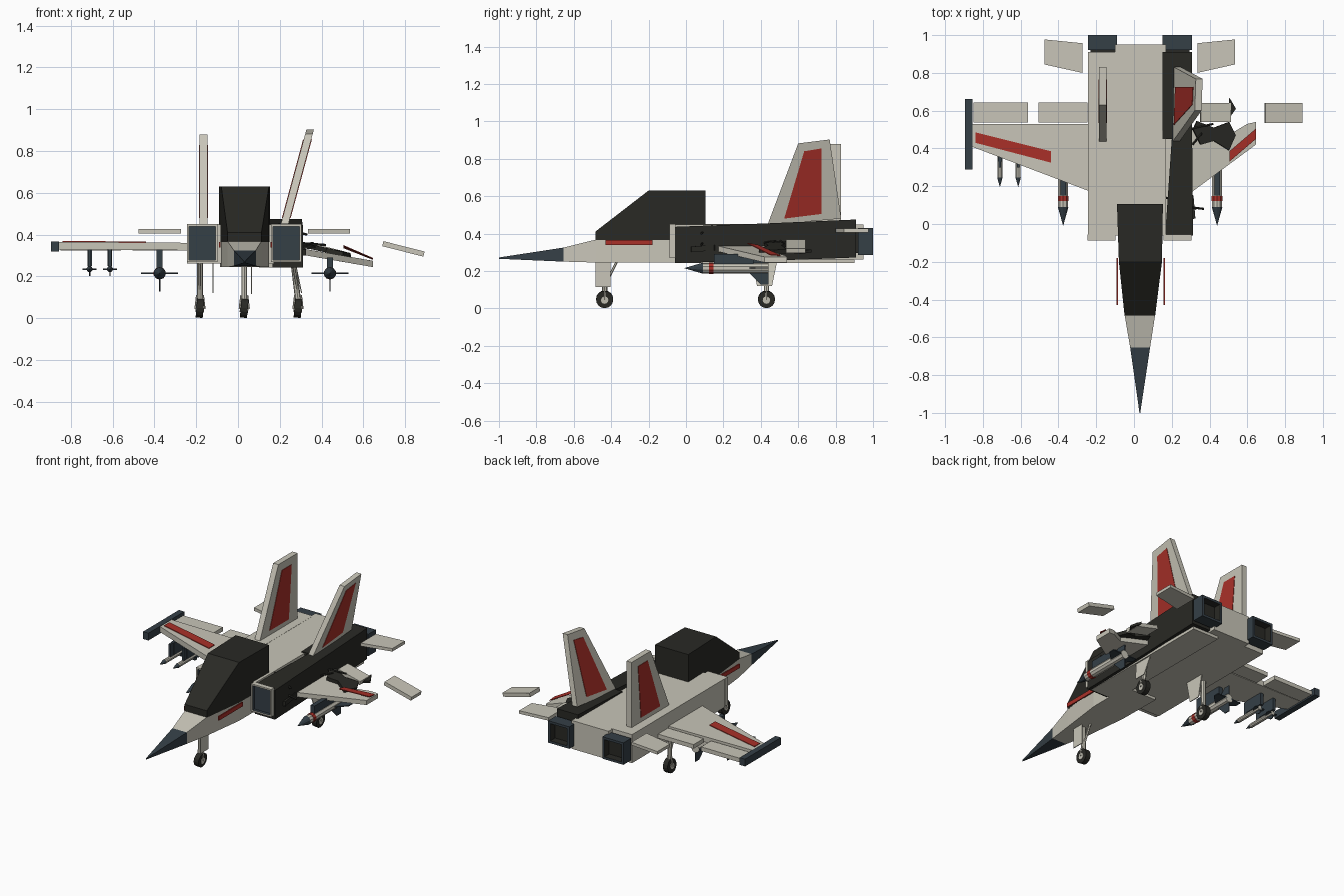
import bpy, bmesh
from mathutils import Vector


def mat(name, rgb):
    m = bpy.data.materials.new(name)
    m.diffuse_color = (*rgb, 1)
    return m


LIGHT = mat("pale_paint", (0.58, 0.56, 0.48))
DARK = mat("charred", (0.022, 0.022, 0.018))
SLATE = mat("slate", (0.035, 0.05, 0.062))
RED = mat("red", (0.40, 0.03, 0.022))


def loft(name, rings, m):
    """Skin a list of equal-length point rings and cap both ends."""
    n = len(rings[0])
    verts = [p for r in rings for p in r]
    faces = [tuple(range(n)), tuple(range(len(verts) - n, len(verts)))]
    for i in range(len(rings) - 1):
        for k in range(n):
            a, b = i * n + k, i * n + (k + 1) % n
            faces.append((a, b, b + n, a + n))
    me = bpy.data.meshes.new(name)
    me.from_pydata(verts, [], faces)
    bm = bmesh.new()
    bm.from_mesh(me)
    bmesh.ops.remove_doubles(bm, verts=bm.verts, dist=1e-5)
    bmesh.ops.recalc_face_normals(bm, faces=bm.faces)
    bm.to_mesh(me)
    bm.free()
    me.materials.append(m)
    ob = bpy.data.objects.new(name, me)
    bpy.context.collection.objects.link(ob)
    return ob


def hull(name, sections, m):
    """Rectangular sections along y: (y, x0, x1, z0, z1)."""
    return loft(name, [[(a, y, c), (b, y, c), (b, y, d), (a, y, d)]
                       for y, a, b, c, d in sections], m)


def box(name, x, y, z, m):
    return hull(name, [(y[0], *x, *z), (y[1], *x, *z)], m)


def slab(name, pts, offset, m):
    """Flat outline given thickness by an offset vector."""
    return loft(name, [pts, [tuple(Vector(p) + Vector(offset)) for p in pts]], m)


def rod(name, a, b, r, m, r2=None, sides=8):
    a, b = Vector(a), Vector(b)
    d = b - a
    bpy.ops.mesh.primitive_cone_add(vertices=sides, radius1=r, radius2=r if r2 is None else r2,
                                    depth=d.length, location=(a + b) / 2,
                                    rotation=d.to_track_quat('Z', 'Y').to_euler())
    ob = bpy.context.object
    ob.name = name
    ob.data.materials.append(m)
    return ob


def open_end(ob, sign, rim, depth, m):
    """Recess the front (-1) or rear (+1) end of a duct."""
    bm = bmesh.new()
    bm.from_mesh(ob.data)
    bm.faces.ensure_lookup_table()
    f = max(bm.faces, key=lambda q: sign * q.normal.y)
    ob.data.materials.append(m)
    bmesh.ops.inset_individual(bm, faces=[f], thickness=rim)
    ext = bmesh.ops.extrude_discrete_faces(bm, faces=[f])["faces"]
    for q in ext:
        q.material_index = 1
        for e in q.edges:
            for s in e.link_faces:
                s.material_index = 1
        for v in q.verts:
            v.co.y -= sign * depth
    bm.to_mesh(ob.data)
    bm.free()


# Nose, forward fuselage and cockpit
hull("nose_cone", [(-1, 0.029, 0.033, 0.265, 0.272), (-0.655, -0.02, 0.085, 0.25, 0.325)], SLATE)
hull("forward_fuselage", [(-0.655, -0.02, 0.085, 0.25, 0.325), (-0.48, -0.05, 0.112, 0.245, 0.368),
                          (-0.2, -0.08, 0.148, 0.245, 0.37), (0.1, -0.085, 0.15, 0.245, 0.37)], LIGHT)
hull("canopy", [(-0.485, -0.05, 0.112, 0.365, 0.41), (-0.2, -0.08, 0.148, 0.365, 0.63),
                (0.105, -0.09, 0.153, 0.365, 0.63)], DARK)
for x in (-0.092, 0.155):
    box("side_stripe", (x, x + 0.008), (-0.43, -0.18), (0.338, 0.365), RED)

# Centre body, nacelles, intakes and nozzles
box("centre_body", (-0.1, 0.17), (-0.06, 0.95), (0.262, 0.449), LIGHT)
box("left_nacelle", (-0.243, -0.09), (-0.06, 0.91), (0.262, 0.45), LIGHT)
hull("right_nacelle_front", [(-0.06, 0.165, 0.312, 0.243, 0.436), (0.45, 0.2, 0.308, 0.255, 0.455)], DARK)
hull("right_nacelle_rear", [(0.45, 0.15, 0.308, 0.255, 0.455), (0.91, 0.152, 0.306, 0.272, 0.475)], DARK)
box("belly_panel", (0.1, 0.29), (-0.05, 0.9), (0.243, 0.262), LIGHT)
for x0 in (-0.245, 0.157):
    duct = box("intake", (x0, x0 + 0.147), (-0.088, -0.055), (0.268, 0.45), LIGHT)
    open_end(duct, -1, 0.014, 0.02, SLATE)
for x0 in (-0.243, 0.152):
    duct = box("nozzle", (x0, x0 + 0.154), (0.92, 1.0), (0.285, 0.43), SLATE)
    open_end(duct, 1, 0.022, 0.05, DARK)
    box("nozzle_collar", (x0 + 0.012, x0 + 0.142), (0.9, 0.93), (0.297, 0.418), DARK)

# Intact left wing
slab("left_wing", [(-0.24, 0.175, 0.325), (-0.86, 0.41, 0.33), (-0.86, 0.53, 0.33), (-0.24, 0.53, 0.325)],
     (0, 0, 0.036), LIGHT)
slab("left_wing_stripe", [(-0.84, 0.43, 0.364), (-0.84, 0.485, 0.364), (-0.44, 0.385, 0.361), (-0.44, 0.325, 0.361)],
     (0, 0, 0.006), RED)
for x0, x1 in ((-0.85, -0.56), (-0.505, -0.245)):
    box("left_flap", (x0, x1), (0.538, 0.642), (0.325, 0.352), LIGHT)
box("tip_rail", (-0.895, -0.856), (0.288, 0.662), (0.32, 0.368), SLATE)

# Broken, drooping right wing with loose pieces
slab("right_wing", [(0.30, 0.165, 0.305), (0.645, 0.42, 0.245), (0.645, 0.54, 0.245), (0.6, 0.53, 0.253),
                    (0.5, 0.47, 0.27), (0.30, 0.5, 0.305)], (0, 0, 0.03), LIGHT)
slab("right_wing_stripe", [(0.505, 0.33, 0.345), (0.645, 0.45, 0.284), (0.645, 0.505, 0.28), (0.505, 0.385, 0.335)],
     (0, 0, 0.005), RED)
slab("right_flap", [(0.35, 0.54, 0.335), (0.51, 0.54, 0.295), (0.51, 0.64, 0.295), (0.35, 0.64, 0.335)],
     (0.004, 0, 0.024), LIGHT)
slab("loose_flap", [(0.69, 0.535, 0.345), (0.887, 0.535, 0.295), (0.887, 0.64, 0.295), (0.69, 0.64, 0.345)],
     (0.006, 0, 0.024), LIGHT)
slab("torn_skin", [(0.31, 0.5, 0.335), (0.35, 0.42, 0.33), (0.42, 0.44, 0.315), (0.5, 0.39, 0.295),
                   (0.535, 0.47, 0.29), (0.5, 0.54, 0.295), (0.42, 0.51, 0.315), (0.33, 0.545, 0.335)],
     (0.004, 0, 0.022), DARK)
slab("torn_shard", [(0.49, 0.54, 0.3), (0.505, 0.67, 0.3), (0.54, 0.61, 0.29)], (0, 0, 0.015), DARK)
slab("torn_skin_front", [(0.29, 0.02, 0.3), (0.325, 0.03, 0.3), (0.315, 0.15, 0.31), (0.29, 0.18, 0.31)],
     (0, 0, 0.03), DARK)
for a, b in (((0.17, 0.14, 0.44), (0.33, 0.08, 0.4)), ((0.29, 0.09, 0.35), (0.37, 0.08, 0.34)),
             ((0.29, 0.50, 0.36), (0.42, 0.53, 0.35)), ((0.31, 0.42, 0.35), (0.36, 0.48, 0.36))):
    rod("loose_cable", a, b, 0.006, DARK, sides=5)

# Tailplanes
slab("left_tailplane", [(-0.475, 0.845, 0.406), (-0.272, 0.8, 0.406), (-0.272, 0.957, 0.406), (-0.475, 0.977, 0.406)],
     (0, 0, 0.02), LIGHT)
slab("right_tailplane", [(0.335, 0.8, 0.406), (0.535, 0.845, 0.406), (0.535, 0.977, 0.406), (0.335, 0.957, 0.406)],
     (0, 0, 0.02), LIGHT)


# Tail fins: upright left, leaning right, red panels on both faces
def fin(side, outline, panel, x0, lean, wide):
    def place(yz, dx):
        return [(x0 + dx + lean * (z - 0.45), y, z) for y, z in yz]
    slab(side + "_fin", place(outline, 0), (wide, 0, 0), LIGHT)
    for dx in (-0.003, wide - 0.002):
        slab(side + "_fin_panel", place(panel, dx), (0.005, 0, 0), RED)


fin("left", [(0.435, 0.445), (0.63, 0.88), (0.83, 0.88), (0.83, 0.445)],
    [(0.535, 0.48), (0.665, 0.83), (0.765, 0.83), (0.735, 0.48)], -0.184, 0, 0.038)
fin("right", [(0.435, 0.445), (0.60, 0.882), (0.768, 0.903), (0.83, 0.48)],
    [(0.525, 0.48), (0.632, 0.84), (0.725, 0.855), (0.725, 0.505)], 0.205, 0.27, 0.036)

# Landing gear
for side, x, y, lean in (("nose", 0.03, -0.435, 0), ("left", -0.182, 0.43, 0), ("right", 0.265, 0.43, 0.022)):
    w = x + lean
    rod(side + "_strut", (x, y, 0.27), (w, y, 0.09), 0.014, LIGHT)
    rod(side + "_brace", (x, y + (0.07 if side == "nose" else -0.06), 0.26), (w, y, 0.12), 0.007, LIGHT, sides=6)
    rod(side + "_axle", (w - 0.02, y, 0.049), (w + 0.02, y, 0.044), 0.02, LIGHT, sides=12)
    rod(side + "_wheel", (w - 0.017, y, 0.05), (w + 0.017, y, 0.047), 0.046, DARK, sides=16)
    for s in (-1, 1):
        rod(side + "_fork", (w + s * 0.014, y, 0.11), (w + s * 0.022, y, 0.045), 0.005, LIGHT, sides=6)
box("nose_gear_door", (0.062, 0.067), (-0.485, -0.405), (0.115, 0.26), LIGHT)
for x, d in ((-0.122, 0), (0.272, 0.03)):
    slab("main_gear_door", [(x, 0.35, 0.265), (x, 0.49, 0.265), (x + d, 0.46, 0.12), (x + d, 0.38, 0.12)],
         (0.005, 0, 0), LIGHT)


# Stores under the wings: cone, body, cross tail fins and pylon
def store(name, x, z, y0, length, r, nose, span, top, pylon):
    end = y0 + length
    rod(name + "_nose", (x, y0 + nose, z), (x, y0, z), r * 1.05, SLATE, 0, 10)
    rod(name + "_body", (x, y0 + nose, z), (x, end, z), r, LIGHT, sides=10)
    f = length * 0.25
    for ux, uz in ((1, 0), (-1, 0), (0, 1), (0, -1)):
        pts = [(x + ux * s, y, z + uz * s) for s, y in
               ((r * 0.5, end - f), (span, end - f * 0.35), (span, end), (r * 0.5, end))]
        slab(name + "_fin", [tuple(Vector(p) - Vector((uz, 0, ux)) * 0.003) for p in pts],
             (uz * 0.006, 0, ux * 0.006), SLATE)
    box(name + "_pylon", (x - r * 0.5, x + r * 0.5), pylon, (z + r * 0.8, top), SLATE)


for x, top in ((-0.375, 0.33), (0.44, 0.29)):
    store("missile", x, 0.215, -0.01, 0.45, 0.028, 0.1, 0.088, top, (0.15, 0.36))
    rod("missile_band", (x, 0.122, 0.215), (x, 0.148, 0.215), 0.03, RED, sides=10)
for x in (-0.71, -0.613):
    store("small_missile", x, 0.235, 0.195, 0.25, 0.014, 0.05, 0.034, 0.33, (0.3, 0.44))
    box("small_missile_rail", (x - 0.011, x + 0.011), (0.33, 0.46), (0.25, 0.33), SLATE)
